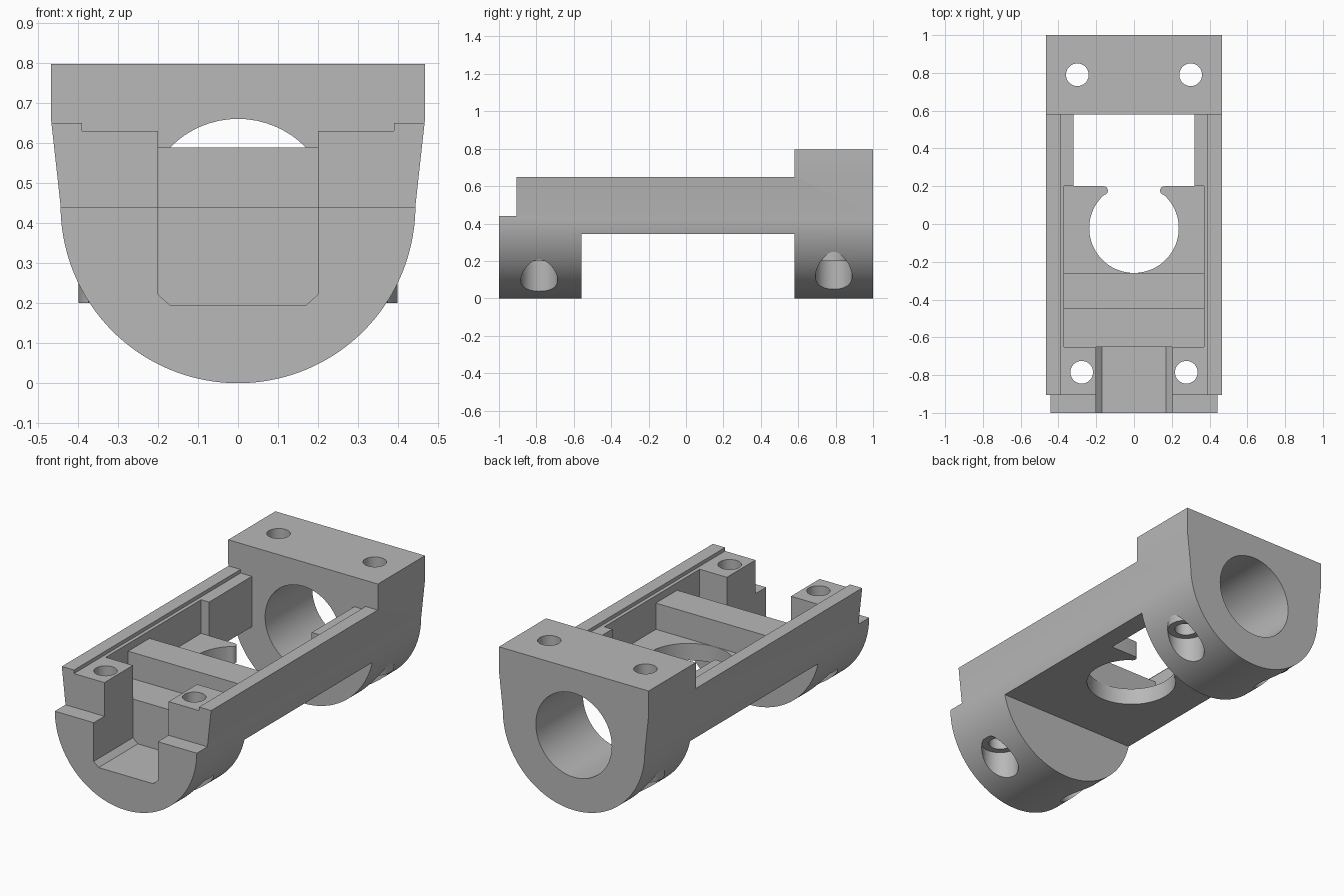
import bpy, bmesh, math

cube = bpy.data.objects.get("Cube")
if cube:
    bpy.data.objects.remove(cube, do_unlink=True)

grey = bpy.data.materials.new("plain grey")
grey.use_nodes = True
grey.diffuse_color = (0.48, 0.48, 0.48, 1)
grey.node_tree.nodes["Principled BSDF"].inputs["Base Color"].default_value = (0.48, 0.48, 0.48, 1)


def prism(name, profile, axis, start, end):
    """Extrude a closed 2D profile along y (profile is x,z) or z (profile is x,y)."""
    def place(u, v, w):
        return (u, w, v) if axis == "y" else (u, v, w)
    bm = bmesh.new()
    low = [bm.verts.new(place(u, v, start)) for u, v in profile]
    high = [bm.verts.new(place(u, v, end)) for u, v in profile]
    bm.faces.new(low)
    bm.faces.new(high)
    n = len(profile)
    for i in range(n):
        j = (i + 1) % n
        bm.faces.new((low[i], low[j], high[j], high[i]))
    bmesh.ops.recalc_face_normals(bm, faces=bm.faces)
    mesh = bpy.data.meshes.new(name)
    bm.to_mesh(mesh)
    bm.free()
    mesh.materials.append(grey)
    ob = bpy.data.objects.new(name, mesh)
    bpy.context.collection.objects.link(ob)
    return ob


def box(name, half_width, y0, y1, z0, z1):
    w = half_width
    return prism(name, [(-w, y0), (w, y0), (w, y1), (-w, y1)], "z", z0, z1)


def arc(cx, cy, r, a0, a1, n):
    return [(cx + r * math.cos(math.radians(a0 + (a1 - a0) * i / n)),
             cy + r * math.sin(math.radians(a0 + (a1 - a0) * i / n))) for i in range(n + 1)]


def cylinder(name, cx, cy, r, axis, start, end):
    return prism(name, arc(cx, cy, r, 0, 360, 64)[:-1], axis, start, end)


def combine(tool, operation="DIFFERENCE"):
    tool.hide_render = True
    bpy.context.view_layer.objects.active = body
    mod = body.modifiers.new("combine", "BOOLEAN")
    mod.operation, mod.solver, mod.object = operation, "EXACT", tool
    bpy.ops.object.modifier_apply(modifier=mod.name)
    bpy.data.objects.remove(tool, do_unlink=True)


# Rounded trough-shaped outer body
outline = arc(0, 0.443, 0.443, 180, 360, 72)
outline += [(0.467, 0.66), (0.467, 0.797), (-0.467, 0.797), (-0.467, 0.66)]
body = prism("cradle_body", outline, "y", -1, 1)

# Lowered rails with inner step, front shelf and raised underside
combine(box("rail_cut", 1, -2, 0.58, 0.65, 2))
combine(box("rail_step_cut", 0.39, -2, 0.58, 0.63, 2))
combine(box("front_shelf_cut", 1, -2, -0.905, 0.44, 2))
combine(box("underside_cut", 1, -0.56, 0.58, -1, 0.345))

# Pocket, rear opening and crossbar
combine(box("pocket_cut", 0.37, -0.65, 0.2, 0.44, 2))
combine(box("opening_cut", 0.32, 0.2, 0.58, 0.2, 2))
combine(box("crossbar", 0.38, -0.45, -0.26, 0.4, 0.588), "UNION")

# Screw seats that bulge through the curved flanks
screws = [(s * x, y) for x, y in ((0.277, -0.785), (0.3, 0.79)) for s in (-1, 1)]
for x, y in screws:
    combine(cylinder("screw_boss", x, y, 0.098, "z", 0.2, 0.3), "UNION")
for x, y in screws:
    combine(cylinder("counterbore", x, y, 0.098, "z", -1, 0.2))
    combine(cylinder("screw_hole", x, y, 0.06, "z", -1, 2))

# Chamfered front channel
half = [(0.17, 0.195), (0.2, 0.222), (0.2, 1)]
combine(prism("channel_cut", half + [(-x, z) for x, z in reversed(half)], "y", -2, -0.65))

# Large bore through the back block
combine(cylinder("bore", 0, 0.423, 0.237, "y", 0.4, 2))

# Round floor hole opening to the back between two rounded lips
lip = arc(0.161, 0.177, 0.023, 255, 90, 8) + [(0.161, 0.4)]
keyhole = arc(0, -0.022, 0.237, -227, 47, 64) + lip
keyhole += [(-x, y) for x, y in reversed(lip)]
combine(prism("keyhole_cut", keyhole, "z", 0.2, 0.5))

bpy.ops.object.select_all(action="DESELECT")
body.select_set(True)
bpy.context.view_layer.objects.active = body
bpy.ops.object.shade_smooth_by_angle(angle=math.radians(25))
